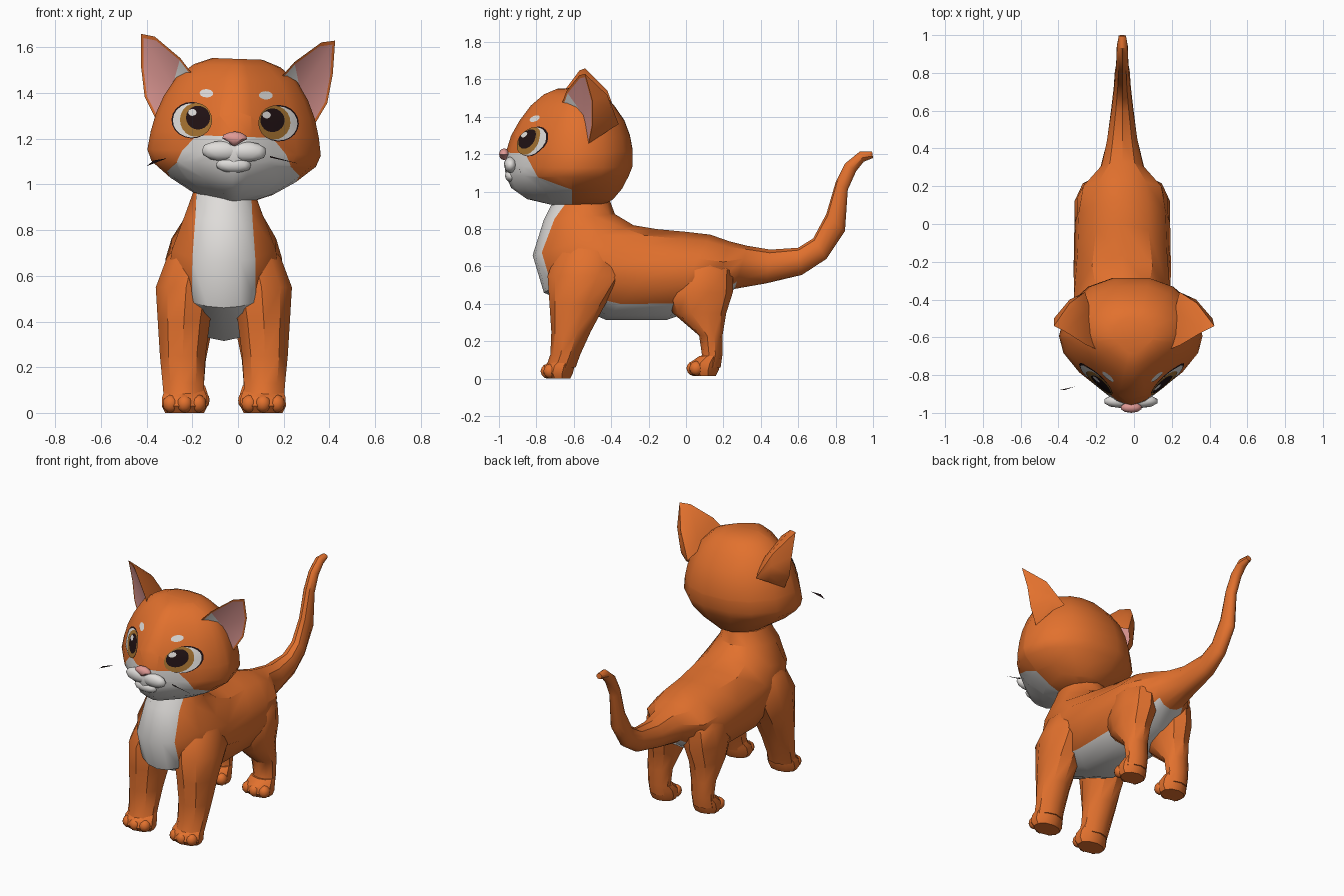
import bpy, bmesh, math
from mathutils import Vector, Matrix
from mathutils.bvhtree import BVHTree

cube = bpy.data.objects.get("Cube")
if cube:
    bpy.data.objects.remove(cube)


def material(name, r, g, b):
    m = bpy.data.materials.new(name)
    m.use_nodes = True
    m.diffuse_color = (r, g, b, 1)
    bsdf = next(n for n in m.node_tree.nodes if n.type == "BSDF_PRINCIPLED")
    bsdf.inputs["Base Color"].default_value = (r, g, b, 1)
    bsdf.inputs["Roughness"].default_value = 0.8
    return m


ORANGE = material("orange fur", 0.76, 0.165, 0.027)
WHITE = material("white fur", 0.74, 0.72, 0.70)
PINK = material("pink skin", 0.74, 0.32, 0.30)
AMBER = material("amber iris", 0.38, 0.17, 0.03)
DARK = material("dark pupil", 0.015, 0.006, 0.007)

MID = -0.062                     # middle of the body in x
# The head leans slightly to its left
TILT = (Matrix.Translation((-0.015, 0, 1.2)) @ Matrix.Rotation(math.radians(2), 4, "Y")
        @ Matrix.Translation((0, 0, -1.2)))


def finish(bm, name, mats, angle=35, matrix=None, fix=True):
    if fix:
        bmesh.ops.recalc_face_normals(bm, faces=bm.faces[:])
    if matrix:
        bm.transform(matrix)
    mesh = bpy.data.meshes.new(name)
    bm.to_mesh(mesh)
    bm.free()
    for m in mats:
        mesh.materials.append(m)
    ob = bpy.data.objects.new(name, mesh)
    bpy.context.collection.objects.link(ob)
    bpy.ops.object.select_all(action="DESELECT")
    ob.select_set(True)
    bpy.context.view_layer.objects.active = ob
    bpy.ops.object.shade_smooth_by_angle(angle=math.radians(angle))


def loft(bm, rings, paint=None):
    """Skin closed rings of points; paint(ring, segment) gives a material slot."""
    loops = [[bm.verts.new(p) for p in ring] for ring in rings]
    n = len(loops[0])
    for i, (a, b) in enumerate(zip(loops, loops[1:])):
        for j in range(n):
            k = (j + 1) % n
            f = bm.faces.new((a[j], a[k], b[k], b[j]))
            if paint:
                f.material_index = paint(i, j)
    bm.faces.new(loops[0])
    bm.faces.new(loops[-1])


def blob(bm, centre, size, detail=2):
    m = Matrix.Translation(centre) @ Matrix.Diagonal((*size, 1))
    bmesh.ops.create_icosphere(bm, subdivisions=detail, radius=1, matrix=m)


# Body and tail: back y, back z, belly y, belly z, half width, white half width
BODY = [
    (-.41, .96, -.70, .97, .135, .12), (-.38, .88, -.76, .85, .175, .125),
    (-.28, .82, -.82, .66, .24, .138), (-.16, .80, -.76, .46, .265, .14),
    (0, .785, -.43, .315, .26, .2), (.13, .77, -.1, .315, .255, .2),
    (.23, .735, .14, .40, .22, .14), (.33, .71, .26, .48, .12, .09),
    (.45, .69, .43, .51, .085, .05), (.60, .70, .62, .555, .06, .04),
    (.68, .75, .75, .64, .047, .03), (.75, .88, .85, .79, .04, .03),
    (.80, 1.05, .865, 1.01, .035, .02), (.85, 1.15, .91, 1.11, .032, .02),
    (.93, 1.215, .95, 1.16, .03, .02), (.995, 1.215, 1, 1.18, .02, .01),
]
rings = []
for ay, az, by, bz, w, white in BODY:
    edge = math.asin(min(white / w, .92))
    half = [0, edge / 2, edge] + [edge + (math.pi - edge) * t / 4 for t in (1, 2, 3)]
    angles = half + [math.pi] + [-a for a in reversed(half[1:])]
    belly, back = Vector((MID, by, bz)), Vector((MID, ay, az))
    rings.append([belly.lerp(back, (1 - math.cos(a)) / 2) + Vector((w * math.sin(a), 0, 0))
                  for a in angles])
bm = bmesh.new()
loft(bm, rings, lambda i, j: int(i < 7 and j in (0, 1, 10, 11)))
finish(bm, "body_and_tail", [ORANGE, WHITE])

# Legs and paws: z, front y, back y, half width, distance from the middle
FRONT_LEG = [(.06, -.75, -.59, .092, .175), (.13, -.725, -.565, .095, .178),
             (.25, -.72, -.51, .105, .18), (.4, -.73, -.43, .12, .175),
             (.55, -.74, -.33, .14, .165), (.68, -.69, -.36, .12, .135),
             (.78, -.64, -.42, .07, .1)]
HIND_LEG = [(.06, .06, .185, .075, .158), (.13, .085, .195, .075, .158),
            (.23, .07, .195, .083, .158), (.35, -.07, .215, .1, .15),
            (.46, -.12, .25, .118, .14), (.58, -.08, .25, .115, .13), (.67, 0, .18, .07, .11)]
PAW = [(0, .035, .16, .85), (.03, .01, .175, 1), (.07, .02, .185, .98), (.105, .07, .19, .85)]


def leg_ring(side, z, front, back, w, off, n=10):
    cy, r = (front + back) / 2, (back - front) / 2
    return [Vector((MID + side * off + w * math.sin(2 * math.pi * k / n),
                    cy - r * math.cos(2 * math.pi * k / n), z)) for k in range(n)]


for side, word in ((1, "left"), (-1, "right")):
    for part, shape, y, floor, w, off in (("front", FRONT_LEG, -.78, 0, .105, .172),
                                          ("hind", HIND_LEG, 0, .015, .092, .157)):
        bm = bmesh.new()
        loft(bm, [leg_ring(side, *row) for row in shape])
        finish(bm, f"{word}_{part}_leg", [ORANGE])
        bm = bmesh.new()
        loft(bm, [leg_ring(side, floor + z, y + f, y + b, w * s, off) for z, f, b, s in PAW])
        for t in (-.06, 0, .06):
            blob(bm, (MID + side * off + t, y + .04 + abs(t) / 4, floor + .04),
                 (.036, .038, .04))
        finish(bm, f"{word}_{part}_paw", [ORANGE])

# Head: z, front y, back y, half width, on a plan that narrows to the muzzle
HEAD = [(.925, -.70, -.45, .08), (.96, -.85, -.39, .175), (1.02, -.935, -.34, .275),
        (1.09, -.965, -.305, .36), (1.14, -.97, -.285, .38), (1.22, -.96, -.285, .368),
        (1.3, -.935, -.30, .348), (1.38, -.89, -.33, .315), (1.46, -.83, -.385, .265),
        (1.52, -.76, -.44, .19), (1.55, -.69, -.50, .11)]
PLAN = [(0, 0), (.2, .04), (.45, .15), (.72, .27), (.94, .42), (1, .55),
        (.9, .77), (.6, .93), (.25, 1)]
outline = PLAN + [(-u, v) for u, v in reversed(PLAN[1:])]
bm = bmesh.new()
loft(bm, [[Vector((u * w, f + (b - f) * v, z)) for u, v in outline] for z, f, b, w in HEAD])
# White muzzle and chin, bounded by steep cheek, jaw, throat and nose cuts
CHEEK, JAW, THROAT, NOSE = CUTS = [
    (Vector((0, -.855, 1.2)), Vector((0, 1, .55))), (Vector((0, -.79, 1.085)), Vector((0, .36, 1))),
    (Vector((0, -.61, 0)), Vector((0, 1, 0))), (Vector((0, 0, 1.21)), Vector((0, 0, 1)))]
for co, no in CUTS:
    bmesh.ops.bisect_plane(bm, geom=bm.verts[:] + bm.edges[:] + bm.faces[:],
                           plane_co=co, plane_no=no)
for f in bm.faces:
    c = f.calc_center_median()
    cheek, jaw, throat, nose = [(c - co).dot(no) < 0 for co, no in CUTS]
    f.material_index = int((cheek or jaw) and throat and nose)
bmesh.ops.recalc_face_normals(bm, faces=bm.faces[:])
surface = BVHTree.FromBMesh(bm)
finish(bm, "head", [ORANGE, WHITE], 40, TILT)


def decal(name, x, z, rx, rz, lift, mat):
    """Thin oval that follows the face."""
    bm = bmesh.new()

    def place(r, a):
        px, pz = x + r * rx * math.cos(a), z + r * rz * math.sin(a)
        hit = surface.ray_cast(Vector((px, -2, pz)), Vector((0, 1, 0)))[0]
        return bm.verts.new(hit + Vector((0, -lift, 0)))

    n = 20
    loops = [[place(r, 2 * math.pi * k / n) for k in range(n)] for r in (.3, .65, 1)]
    bm.faces.new(loops[0])
    for a, b in zip(loops, loops[1:]):
        for k in range(n):
            m = (k + 1) % n
            bm.faces.new((a[k], b[k], b[m], a[m]))
    bm.normal_update()
    for f in bm.faces:
        if f.normal.y > 0:
            f.normal_flip()
    finish(bm, name, [mat], 40, TILT, fix=False)


# Eyes and brow spots
for s, word in ((1, "left"), (-1, "right")):
    decal(f"{word}_eye_rim", s * .19, 1.275, .089, .08, .003, DARK)
    decal(f"{word}_eye_white", s * .19, 1.274, .083, .075, .006, WHITE)
    decal(f"{word}_iris", s * .172, 1.277, .07, .074, .009, AMBER)
    decal(f"{word}_pupil", s * .163, 1.287, .053, .052, .012, DARK)
    decal(f"{word}_eye_glint", s * .163 - .026, 1.309, .018, .015, .015, WHITE)
    decal(f"{word}_brow_spot", s * .13, 1.395, .03, .018, .005, WHITE)

# Muzzle puffs, chin and nose
bm = bmesh.new()
for s in (1, -1):
    blob(bm, (s * .055, -.938, 1.145), (.09, .036, .045))
blob(bm, (0, -.935, 1.085), (.08, .034, .035))
finish(bm, "muzzle", [WHITE], 60, TILT)
bm = bmesh.new()
blob(bm, (0, -.972, 1.2), (.057, .028, .032))
for v in bm.verts:
    if v.co.z < 1.195:
        v.co.x *= .5
finish(bm, "nose", [PINK], 40, TILT)

# Ears: an orange shell with a rim, a pink hollow and a white tuft at the inner base
RIM = [(.18, -.67, 1.46), (.25, -.64, 1.545), (.365, -.57, 1.635), (.425, -.54, 1.645),
       (.42, -.50, 1.5), (.40, -.50, 1.37), (.345, -.52, 1.27)]
for s, word in ((1, "left"), (-1, "right")):
    bm = bmesh.new()
    flip = lambda p: Vector((s * p[0], p[1], p[2]))
    hollow, back = flip((.28, -.55, 1.42)), flip((.25, -.36, 1.37))
    rim = [flip(p) for p in RIM]
    outer = [bm.verts.new(p) for p in rim]
    inner = [bm.verts.new(p.lerp(hollow, .08)) for p in rim]
    behind = [bm.verts.new(p.lerp(back, .5) + Vector((0, .03, .02))) for p in rim]
    deep, root = bm.verts.new(hollow), bm.verts.new(back)
    for i in range(len(rim) - 1):
        bm.faces.new((outer[i], outer[i + 1], inner[i + 1], inner[i]))
        bm.faces.new((outer[i + 1], outer[i], behind[i], behind[i + 1]))
        bm.faces.new((behind[i + 1], behind[i], root))
        bm.faces.new((inner[i], inner[i + 1], deep)).material_index = 2 if i == 0 else 1
    finish(bm, f"{word}_ear", [ORANGE, PINK, WHITE], 40, TILT)

# Whiskers: thin blades
for name, points in (
        ("left_whisker", [(.14, -.89, 1.125), (.27, -.88, 1.09), (.14, -.89, 1.118)]),
        ("right_whisker", [(-.40, -.88, 1.08), (-.31, -.86, 1.115), (-.37, -.88, 1.105)])):
    bm = bmesh.new()
    bm.faces.new([bm.verts.new(p) for p in points])
    finish(bm, name, [DARK])
